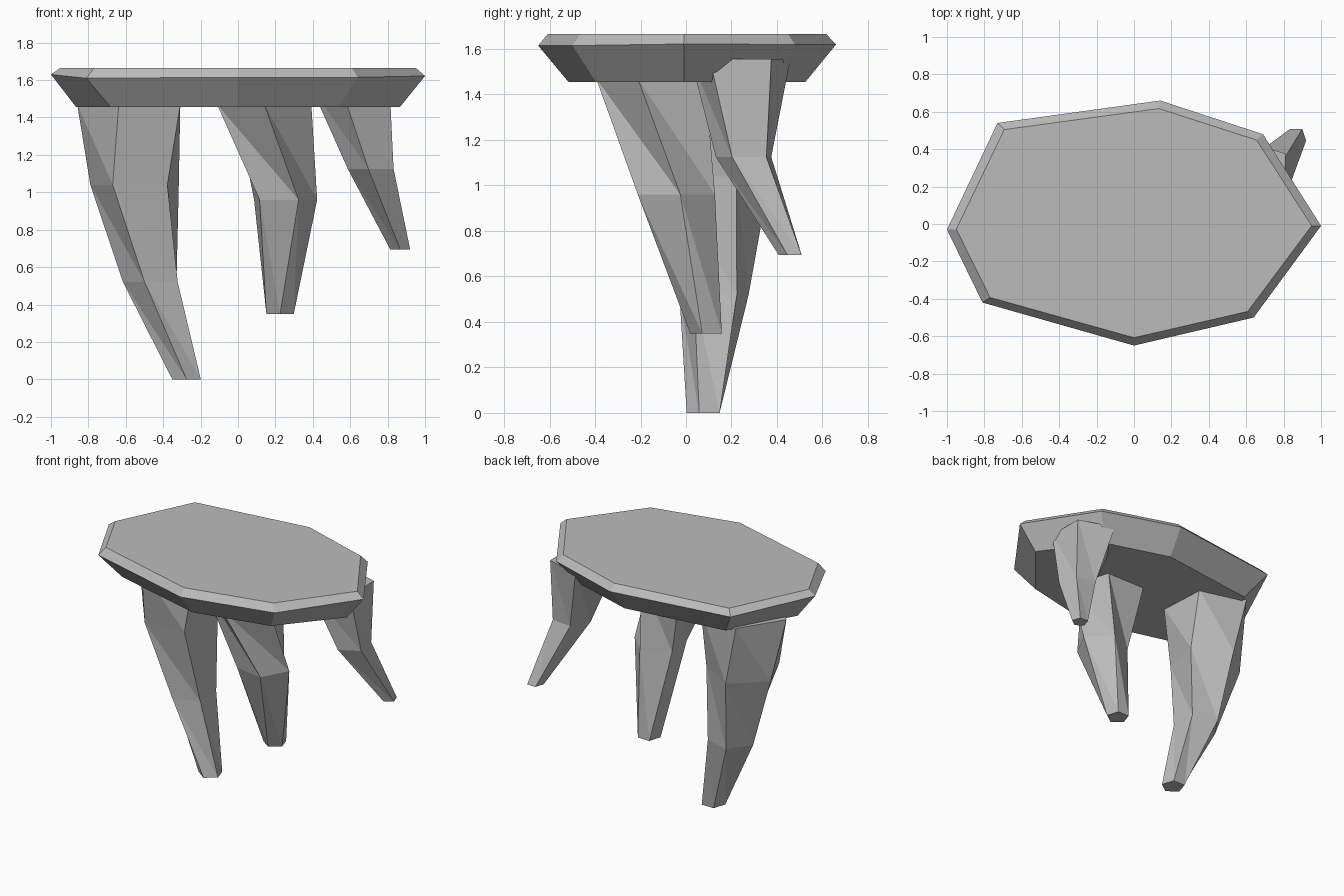
import bpy, bmesh, math

if "Cube" in bpy.data.objects:
    bpy.data.objects.remove(bpy.data.objects["Cube"])

stone = bpy.data.materials.new("grey stone")
stone.diffuse_color = (0.5, 0.5, 0.5, 1)
stone.use_nodes = True
stone.node_tree.nodes["Principled BSDF"].inputs["Base Color"].default_value = stone.diffuse_color


def loft(name, rings, triangles=False):
    """Join a bottom-to-top stack of counter-clockwise rings into a closed flat-shaded solid."""
    bm = bmesh.new()
    loops = [[bm.verts.new(p) for p in ring] for ring in rings]
    n = len(loops[0])
    bm.faces.new(loops[0][::-1])
    bm.faces.new(loops[-1])
    for lo, hi in zip(loops, loops[1:]):
        for i in range(n):
            j = (i + 1) % n
            if triangles:
                bm.faces.new((lo[i], lo[j], hi[i]))
                bm.faces.new((lo[j], hi[j], hi[i]))
            else:
                bm.faces.new((lo[i], lo[j], hi[j], hi[i]))
    bmesh.ops.recalc_face_normals(bm, faces=bm.faces)
    mesh = bpy.data.meshes.new(name)
    bm.to_mesh(mesh)
    bm.free()
    mesh.materials.append(stone)
    obj = bpy.data.objects.new(name, mesh)
    bpy.context.collection.objects.link(obj)
    return obj


def pentagon(x, y, z, r, start):
    """Five-sided cross-section whose first corner points along the start angle."""
    angles = [math.radians(start + 72 * i) for i in range(5)]
    return [(x + r * math.cos(a), y + r * math.sin(a), z) for a in angles]


# Slab: irregular octagon, bevelled on top and undercut below
outline = [(-1, -.03, 1.63), (-.81, -.42, 1.61), (0, -.65, 1.615), (.64, -.5, 1.615),
           (1, -.01, 1.622), (.69, .48, 1.62), (.14, .66, 1.62), (-.73, .54, 1.625)]
under = [(x * (.865 if abs(x) > .9 else .84), y * .795, 1.455) for x, y, z in outline]
top = [(x * .95, y * .935, 1.665) for x, y, z in outline]
loft("slab", [under, outline, top])

# Hanging rock spikes: centre x, centre y, height, radius, twist
spikes = {
    "left_spike": [(-.275, .083, 0, .08, 270), (-.455, .125, .52, .16, 254),
                   (-.545, .12, 1.04, .25, 240), (-.56, .11, 1.47, .30, 255)],
    "middle_spike": [(.225, .095, .35, .077, 270), (.245, -.05, .96, .18, 296),
                     (.14, -.13, 1.47, .265, 270)],
    "right_spike": [(.867, .463, .695, .056, 270), (.715, .26, 1.125, .13, 262),
                    (.625, .24, 1.555, .23, 252)],
}
for name, sections in spikes.items():
    loft(name, [pentagon(*s) for s in sections], triangles=True)
